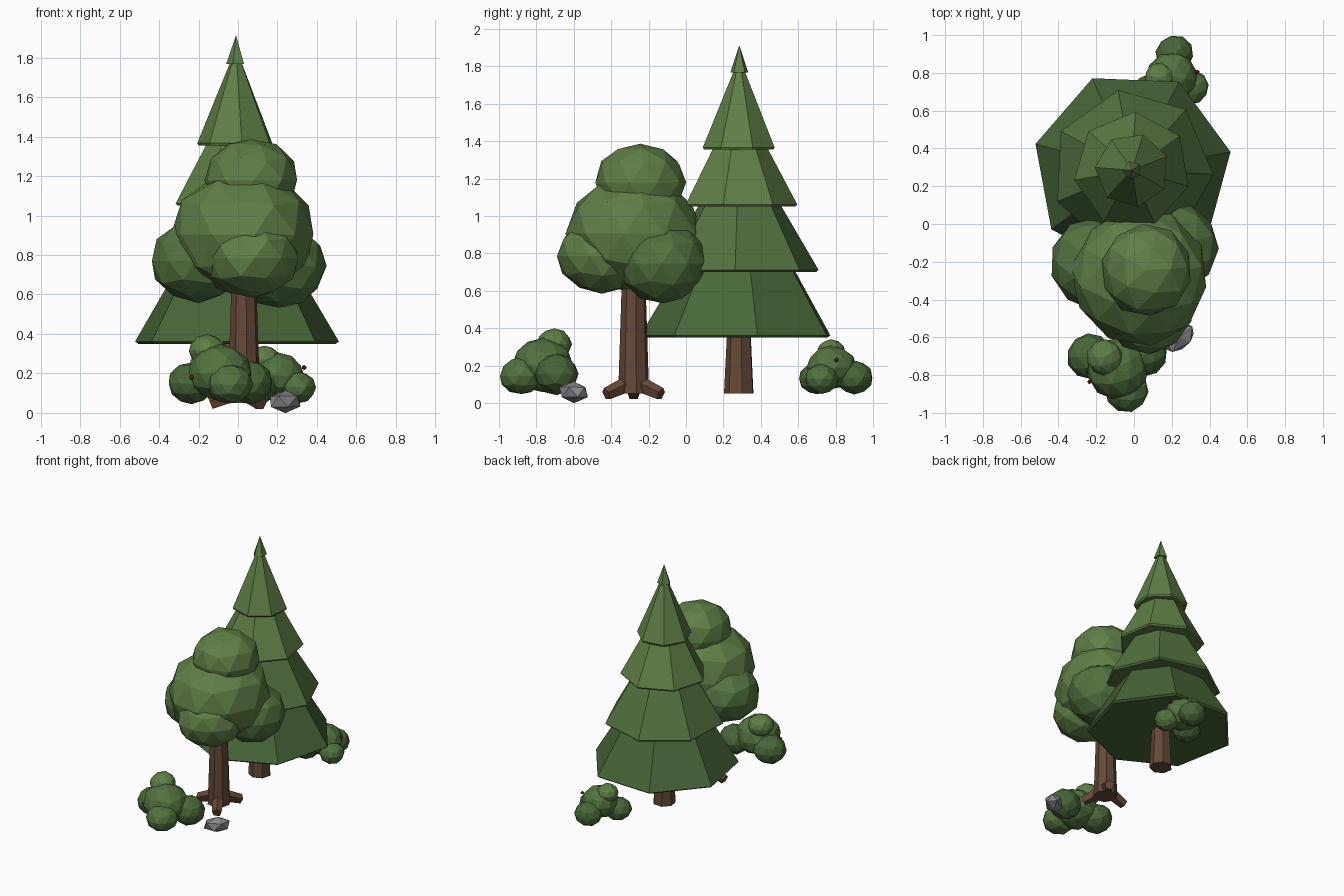
import bpy, bmesh, math, random
from mathutils import Vector, Matrix

if "Cube" in bpy.data.objects:
    bpy.data.objects.remove(bpy.data.objects["Cube"])

random.seed(4)


def material(name, rgb):
    m = bpy.data.materials.new(name)
    m.diffuse_color = (*rgb, 1)
    m.use_nodes = True
    m.node_tree.nodes["Principled BSDF"].inputs["Base Color"].default_value = m.diffuse_color
    return m


DARK = material("dark_leaf", (0.065, 0.135, 0.04))
MID = material("mid_leaf", (0.085, 0.17, 0.05))
LIGHT = material("light_leaf", (0.115, 0.21, 0.062))
BARK = material("bark", (0.13, 0.065, 0.038))
STONE = material("stone", (0.24, 0.24, 0.26))
BERRY = material("berry", (0.3, 0.03, 0.02))


def finish(bm, name, mat):
    bmesh.ops.recalc_face_normals(bm, faces=bm.faces)
    me = bpy.data.meshes.new(name)
    bm.to_mesh(me)
    bm.free()
    me.materials.append(mat)
    ob = bpy.data.objects.new(name, me)
    bpy.context.collection.objects.link(ob)
    return ob


def lathe(name, centre, profile, sides, phase, mat):
    """Faceted solid from (radius, z) rings, capped at both ends."""
    bm = bmesh.new()
    rings = []
    for r, z in profile:
        angles = [math.radians(phase) + math.tau * i / sides for i in range(sides)]
        rings.append([bm.verts.new((centre[0] + r * math.cos(a),
                                    centre[1] + r * math.sin(a), z)) for a in angles])
    for lo, hi in zip(rings, rings[1:]):
        for i in range(sides):
            j = (i + 1) % sides
            bm.faces.new((lo[i], lo[j], hi[j], hi[i]))
    bm.faces.new(rings[0][::-1])
    bm.faces.new(rings[-1])
    return finish(bm, name, mat)


def blob(name, centre, size, mat, detail=2, jitter=0.03, turn=None):
    """Flat-shaded, slightly uneven icosphere."""
    bm = bmesh.new()
    bmesh.ops.create_icosphere(bm, subdivisions=detail, radius=1)
    spin = Matrix.Rotation(random.uniform(0, 6) if turn is None else turn, 4, 'Z')
    for v in bm.verts:
        v.co *= 1 + random.uniform(-jitter, jitter)
        p = Vector((v.co.x * size[0], v.co.y * size[1], v.co.z * size[2]))
        v.co = spin @ p + Vector(centre)
    return finish(bm, name, mat)


# Conifer: trunk, four stepped tiers and a small tip
PINE = (-0.01, 0.285)
lathe("conifer_trunk", PINE, [(0.082, 0.05), (0.062, 0.45)], 7, 10, BARK)
tiers = [(0.53, 0.35, 0.25, 0.83, 10.5, DARK), (0.43, 0.70, 0.17, 1.15, -3, MID),
         (0.31, 1.05, 0.11, 1.44, -16, LIGHT), (0.197, 1.355, 0.02, 1.80, -30, LIGHT)]
for n, (r, z, r2, z2, phase, mat) in enumerate(tiers):
    lathe(f"conifer_tier_{n + 1}", PINE,
          [(r * 0.97, z), (r, z + 0.012), (r2, z2)], 7, phase, mat)
lathe("conifer_tip", PINE, [(0.05, 1.768), (0.001, 1.91)], 5, 36, LIGHT)

# Broadleaf tree: trunk and three flared roots
TREE = (0.03, -0.28)
lathe("tree_trunk", TREE, [(0.084, 0.05), (0.062, 0.72)], 8, 10, BARK)
for n, deg in enumerate((60, 180, 300)):
    a = math.radians(deg)
    d = Vector((math.cos(a), math.sin(a), -0.4)).normalized()
    bm = bmesh.new()
    bmesh.ops.create_cone(bm, cap_ends=True, segments=5, radius1=0.046,
                          radius2=0.036, depth=0.15)
    spot = Vector((TREE[0] + 0.10 * math.cos(a), TREE[1] + 0.10 * math.sin(a), 0.075))
    bm.transform(Matrix.Translation(spot) @ d.to_track_quat('Z', 'Y').to_matrix().to_4x4())
    finish(bm, f"tree_root_{n + 1}", BARK)

# Broadleaf crown: (part, centre, horizontal radius, vertical radius, material)
crown = [("main", (0.03, -0.28, 0.905), 0.365, 0.32, LIGHT),
         ("top", (0.065, -0.245, 1.18), 0.245, 0.21, LIGHT),
         ("left", (-0.2, -0.21, 0.77), 0.25, 0.21, MID),
         ("right", (0.21, -0.12, 0.745), 0.235, 0.215, MID),
         ("front", (0.075, -0.45, 0.785), 0.24, 0.2, LIGHT)]
for part, c, r, h, mat in crown:
    blob("tree_crown_" + part, c, (r, r, h), mat)

# Bushes: clusters of lobes
bushes = {
    "front_bush": [((-0.09, -0.765, 0.2), 0.165, 0.145, MID),
                   ((-0.155, -0.705, 0.315), 0.095, 0.082, LIGHT),
                   ((-0.235, -0.70, 0.15), 0.12, 0.105, DARK),
                   ((0.06, -0.69, 0.155), 0.115, 0.11, DARK),
                   ((-0.04, -0.88, 0.145), 0.115, 0.1, MID)],
    "back_bush": [((0.2, 0.78, 0.19), 0.135, 0.115, MID),
                  ((0.135, 0.775, 0.27), 0.078, 0.07, LIGHT),
                  ((0.305, 0.725, 0.13), 0.09, 0.08, MID),
                  ((0.215, 0.9, 0.135), 0.1, 0.09, DARK),
                  ((0.1, 0.7, 0.13), 0.1, 0.085, DARK)]}
for bush, lobes in bushes.items():
    for n, (c, r, h, mat) in enumerate(lobes):
        blob(f"{bush}_lobe_{n + 1}", c, (r, r, h), mat)

# Berries
for n, c in enumerate([(-0.235, -0.835, 0.18), (0.335, 0.805, 0.23)]):
    blob(f"berry_{n + 1}", c, (0.013, 0.013, 0.013), BERRY, 1, 0)

# Rock
blob("rock", (0.24, -0.6, 0.058), (0.105, 0.066, 0.06), STONE, 1, 0.07, math.radians(40))
